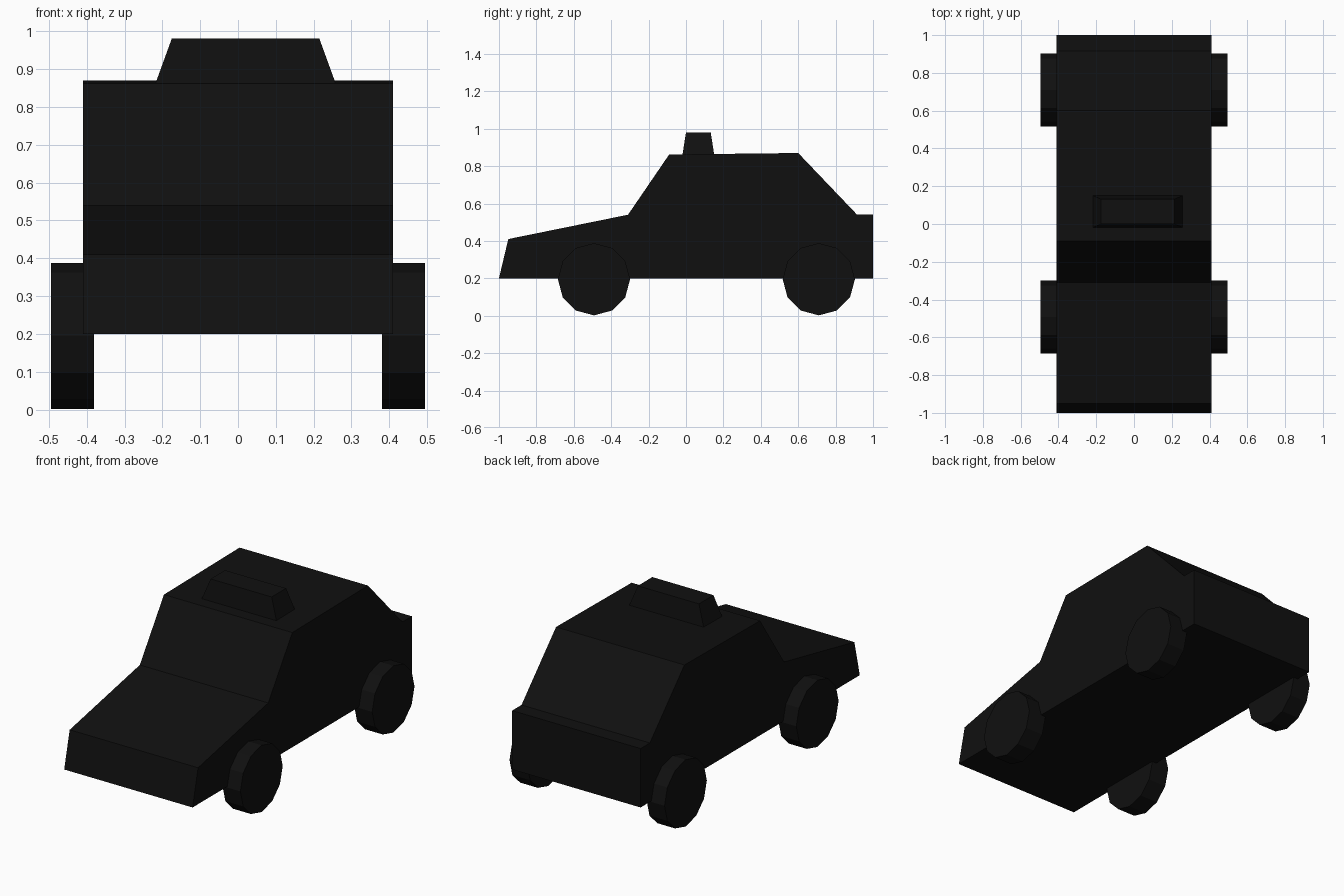
import bpy
import bmesh
from math import radians
from mathutils import Matrix

cube = bpy.data.objects.get("Cube")
if cube:
    bpy.data.objects.remove(cube, do_unlink=True)

paint = bpy.data.materials.new("near_black_paint")
paint.use_nodes = True
color = (0.005, 0.005, 0.005, 1)
paint.diffuse_color = color
paint.node_tree.nodes["Principled BSDF"].inputs["Base Color"].default_value = color


def finish(name, bm):
    """Turn a bmesh into a flat-shaded, painted object."""
    bmesh.ops.recalc_face_normals(bm, faces=bm.faces)
    mesh = bpy.data.meshes.new(name)
    bm.to_mesh(mesh)
    bm.free()
    mesh.materials.append(paint)
    obj = bpy.data.objects.new(name, mesh)
    bpy.context.collection.objects.link(obj)
    return obj


# Car body: side profile (y, z) extruded across the width
HALF_WIDTH = 0.41
profile = [(-1, 0.2), (-0.95, 0.41), (-0.31, 0.54), (-0.09, 0.862),
           (0.6, 0.87), (0.915, 0.54), (1, 0.54), (1, 0.2)]
bm = bmesh.new()
side = bm.faces.new([bm.verts.new((-HALF_WIDTH, y, z)) for y, z in profile])
grown = bmesh.ops.extrude_face_region(bm, geom=[side])["geom"]
bmesh.ops.translate(bm, vec=(2 * HALF_WIDTH, 0, 0),
                    verts=[v for v in grown if isinstance(v, bmesh.types.BMVert)])
finish("car_body", bm)

# Roof sign: tapered box
bm = bmesh.new()
bmesh.ops.create_cube(bm, size=1)
for v in bm.verts:
    top = v.co.z > 0
    v.co.x = 0.02 + v.co.x * (0.39 if top else 0.478)
    v.co.y = 0.066 + v.co.y * (0.132 if top else 0.17)
    v.co.z = 0.981 if top else 0.86
finish("roof_sign", bm)

# Wheels: twelve-sided discs with a vertex at the bottom
RADIUS, WIDTH = 0.193, 0.114
for end, y in (("front", -0.492), ("rear", 0.71)):
    for flank, sign in (("left", 1), ("right", -1)):
        bm = bmesh.new()
        bmesh.ops.create_cone(bm, cap_ends=True, segments=12, radius1=RADIUS,
                              radius2=RADIUS, depth=WIDTH,
                              matrix=Matrix.Rotation(radians(90), 4, "Y"))
        wheel = finish(f"{end}_{flank}_wheel", bm)
        wheel.location = (sign * 0.438, y, 0.195)
